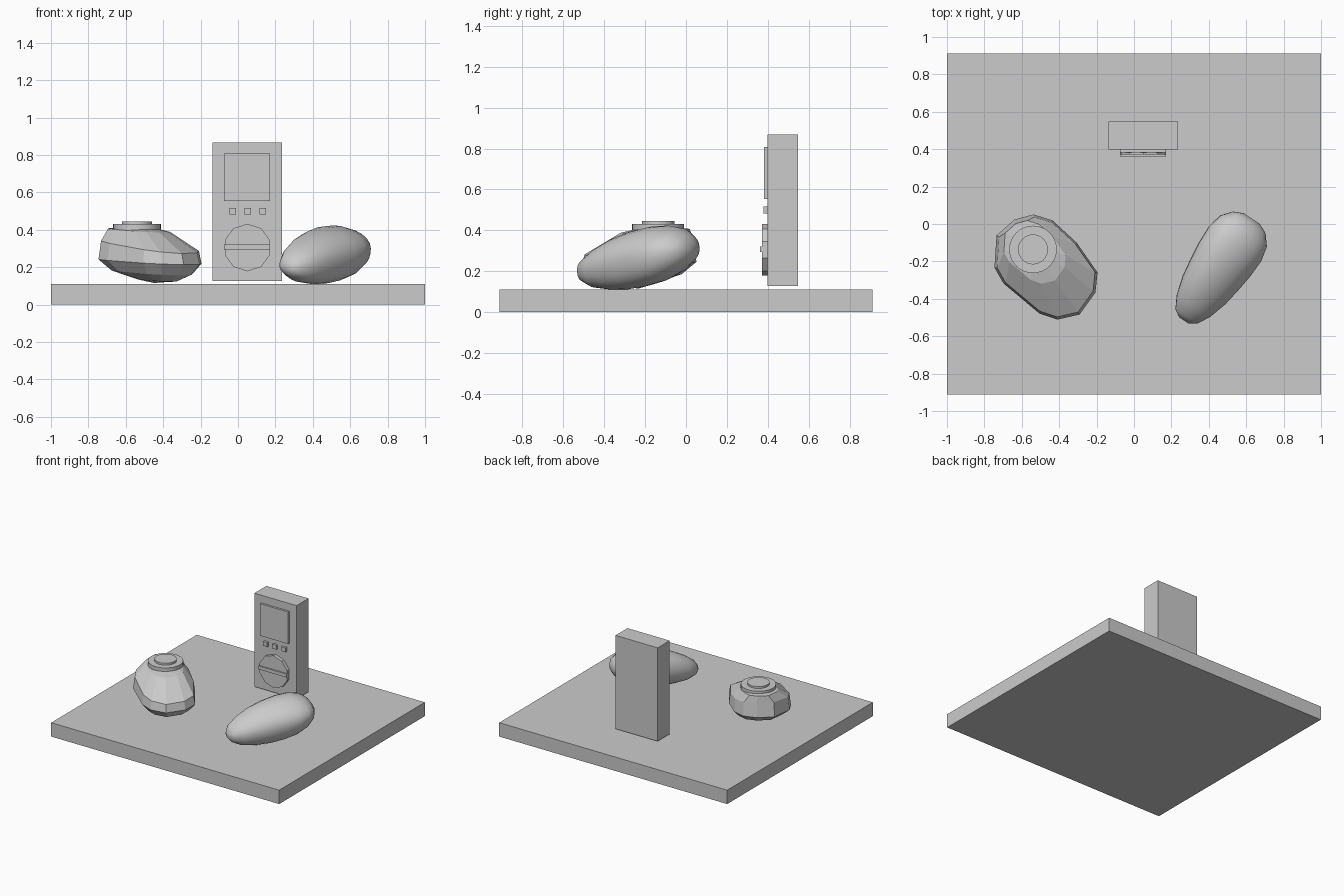
import bpy, bmesh, math
from mathutils import Vector, Matrix

if "Cube" in bpy.data.objects:
    bpy.data.objects.remove(bpy.data.objects["Cube"])


def box(name, x0, x1, y0, y1, z0, z1):
    bpy.ops.mesh.primitive_cube_add(size=1, location=((x0 + x1) / 2, (y0 + y1) / 2, (z0 + z1) / 2))
    o = bpy.context.object
    o.name = name
    o.scale = (x1 - x0, y1 - y0, z1 - z0)
    return o


def cyl(name, n, r, depth, loc, rot=(0, 0, 0)):
    bpy.ops.mesh.primitive_cylinder_add(vertices=n, radius=r, depth=depth, location=loc, rotation=rot)
    o = bpy.context.object
    o.name = name
    return o


def loft(name, rings):
    """Skin a list of equal-length closed rings and cap both ends."""
    bm = bmesh.new()
    vs = [[bm.verts.new(p) for p in r] for r in rings]
    n = len(rings[0])
    for a, b in zip(vs, vs[1:]):
        for i in range(n):
            j = (i + 1) % n
            bm.faces.new((a[i], a[j], b[j], b[i]))
    bm.faces.new(vs[0][::-1])
    bm.faces.new(vs[-1])
    bmesh.ops.recalc_face_normals(bm, faces=bm.faces)
    me = bpy.data.meshes.new(name)
    bm.to_mesh(me)
    bm.free()
    o = bpy.data.objects.new(name, me)
    bpy.context.collection.objects.link(o)
    return o


# Base slab
box("base_slab", -1, 1, -0.912, 0.912, 0, 0.11)

# Upright meter with screen, buttons and dial
box("meter_body", -0.135, 0.235, 0.398, 0.548, 0.127, 0.868)
box("meter_screen", -0.075, 0.172, 0.382, 0.40, 0.553, 0.807)
for i in range(3):
    x = -0.028 + 0.08 * i
    box("meter_button", x - 0.018, x + 0.018, 0.38, 0.40, 0.482, 0.516)
cyl("meter_dial", 10, 0.127, 0.028, (0.05, 0.386, 0.305), (math.pi / 2, 0, 0)).rotation_euler.y = math.radians(0)
box("dial_pointer", -0.075, 0.172, 0.362, 0.386, 0.295, 0.322)

# Faceted pod: one plan outline, scaled and tilted for each level
outline = [(-.537, .051), (-.436, .019), (-.307, -.099), (-.195, -.259), (-.206, -.366), (-.291, -.484),
           (-.409, -.511), (-.505, -.479), (-.698, -.318), (-.746, -.233), (-.735, -.061), (-.639, .024)]
mid = Vector((-0.47, -0.23))
axis = Vector((0.68, -0.73))
# scale, centre x, centre y, z at rear, z at front
levels = [(0.03, -.44, -.24, .115, .118), (0.38, -.43, -.27, .138, .122), (0.78, -.46, -.24, .19, .155),
          (1.0, -.47, -.23, .25, .212), (0.95, -.47, -.23, .36, .27),
          (0.60, -.53, -.15, .41, .385), (0.38, -.54, -.135, .412, .405)]
rings = []
for k, cx, cy, zr, zf in levels:
    ring = []
    for p in outline:
        d = Vector(p) - mid
        t = min(1, max(0, 0.5 + d.dot(axis) / 0.66))
        ring.append((cx + d.x * k, cy + d.y * k, zr + (zf - zr) * t))
    rings.append(ring)
loft("faceted_pod", rings)
for nm, r, z0, z1 in (("pod_collar", 0.127, 0.395, 0.43), ("pod_cap", 0.08, 0.42, 0.445)):
    o = cyl(nm, 32, r, z1 - z0, (-0.54, -0.136, (z0 + z1) / 2))
    bpy.ops.object.shade_smooth_by_angle()

# Smooth teardrop: cross-sections along a slanted axis
# position, half width, bottom z, top z
sections = [(-.295, .03, .18, .225), (-.27, .07, .15, .265), (-.2, .108, .12, .315), (-.1, .137, .11, .365),
            (0, .153, .111, .397), (.1, .165, .125, .418), (.2, .168, .15, .424), (.28, .15, .19, .41),
            (.335, .105, .235, .375), (.36, .05, .275, .335)]
c = Vector((0.43, -0.27))
d = Vector((0.557, 0.83)).normalized()
side = Vector((d.y, -d.x))
rings = []
for s, w, lo, hi in sections:
    ring = []
    for i in range(24):
        a = math.tau * i / 24
        v = math.sin(a)
        p = c + d * s + side * (w * math.cos(a) - 0.2 * w * v * abs(v))
        ring.append((p.x, p.y, (lo + hi) / 2 + (hi - lo) / 2 * v))
    rings.append(ring)
drop = loft("smooth_teardrop", rings)
bpy.ops.object.select_all(action='DESELECT')
drop.select_set(True)
bpy.context.view_layer.objects.active = drop
bpy.ops.object.shade_smooth_by_angle(angle=math.radians(60))
